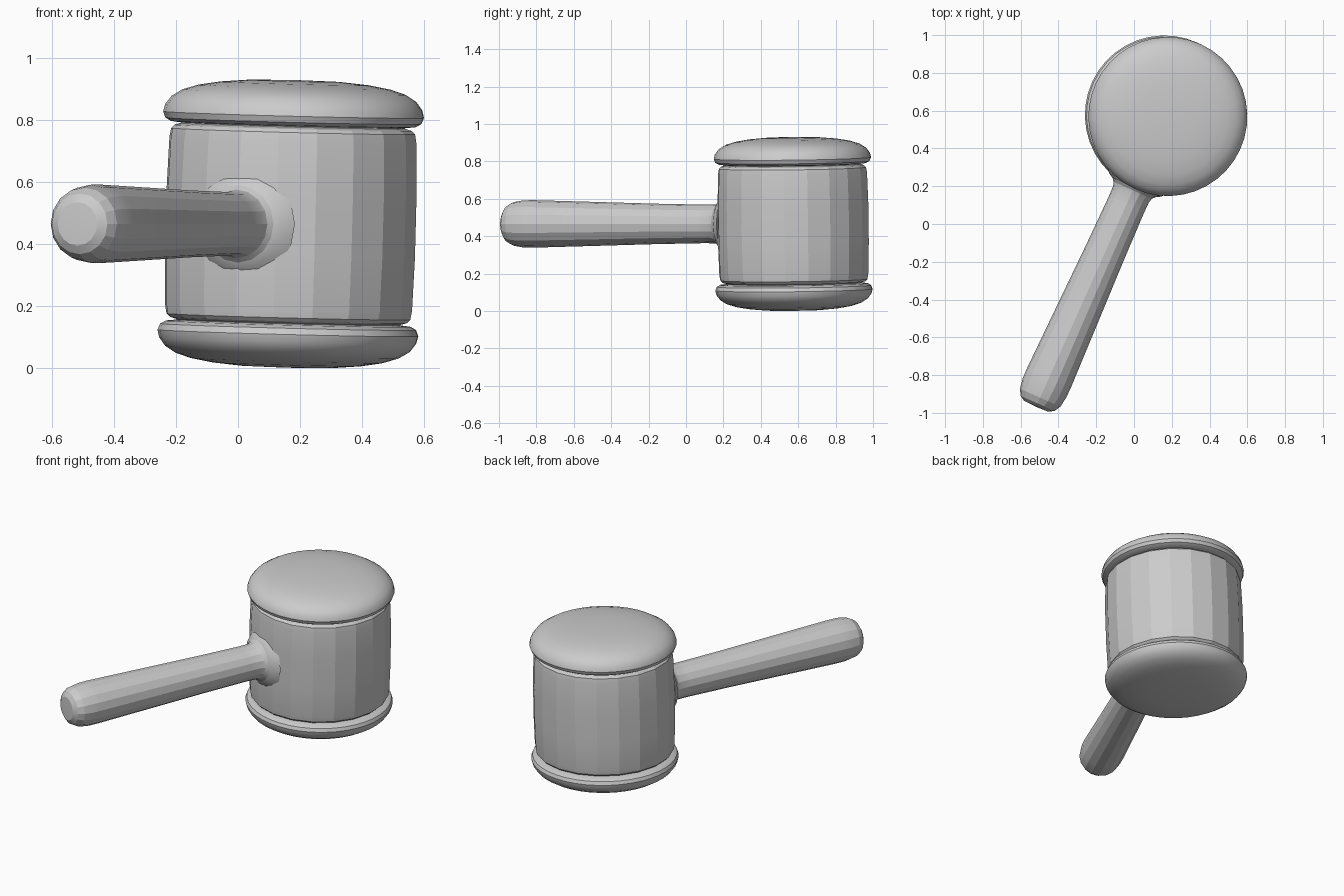
import bpy, bmesh, math
from mathutils import Vector

if "Cube" in bpy.data.objects:
    bpy.data.objects.remove(bpy.data.objects["Cube"])

CENTRE = Vector((0.17, 0.573, 0.466))
AXIS = Vector((0.026, -0.012, 1.0)).normalized()     # slightly tilted head
GRIP_DIR = Vector((-0.408, -0.913, 0.0))             # head centre to handle tip


def lathe(name, profile, sides, direction, smooth_angle):
    """Revolve (radius, height) points around a direction through the head centre."""
    rot = direction.to_track_quat('Z', 'Y').to_matrix()
    bm = bmesh.new()
    rings = []
    for r, h in profile:
        if r == 0:
            rings.append([bm.verts.new(rot @ Vector((0, 0, h)))])
        else:
            rings.append([bm.verts.new(rot @ Vector((r * math.cos(a), r * math.sin(a), h)))
                          for a in (2 * math.pi * i / sides for i in range(sides))])
    for a, b in zip(rings, rings[1:]):
        for i in range(sides):
            quad = [a[i % len(a)], a[(i + 1) % len(a)],
                    b[(i + 1) % len(b)], b[i % len(b)]]
            bm.faces.new(list(dict.fromkeys(quad)))
    bmesh.ops.recalc_face_normals(bm, faces=bm.faces[:])
    mesh = bpy.data.meshes.new(name)
    bm.to_mesh(mesh)
    bm.free()
    obj = bpy.data.objects.new(name, mesh)
    obj.location = CENTRE
    bpy.context.collection.objects.link(obj)
    bpy.ops.object.select_all(action='DESELECT')
    obj.select_set(True)
    bpy.context.view_layer.objects.active = obj
    bpy.ops.object.shade_smooth_by_angle(angle=math.radians(smooth_angle))
    return obj


# Domed striking caps, the same profile at both ends
cap = [(0, .464), (.15, .461), (.24, .453), (.31, .441), (.36, .425), (.395, .403),
       (.415, .376), (.421, .352), (.413, .332), (.395, .322), (.36, .318), (0, .318)]
lathe("top_cap", cap, 40, AXIS, 30)
lathe("bottom_cap", [(r, -h) for r, h in cap], 40, AXIS, 30)

# Faceted barrel with rounded rims and a thin neck under each cap
half = [(0, .33), (.355, .33), (.365, .316), (.385, .310), (.396, .299), (.401, .27), (.406, .1)]
lathe("barrel", half + [(r, -h) for r, h in reversed(half)], 20, AXIS, 10)

# Tapered handle with a rounded end, flaring where it meets the barrel
handle = [(0, 1.688), (.07, 1.685), (.098, 1.668), (.117, 1.635), (.126, 1.58), (.127, 1.52),
          (.120, 1.25), (.108, .8), (.103, .52), (.104, .455), (.111, .432), (.125, .416),
          (.15, .402), (.18, .37), (0, .34)]
lathe("handle", handle, 16, GRIP_DIR, 18)
